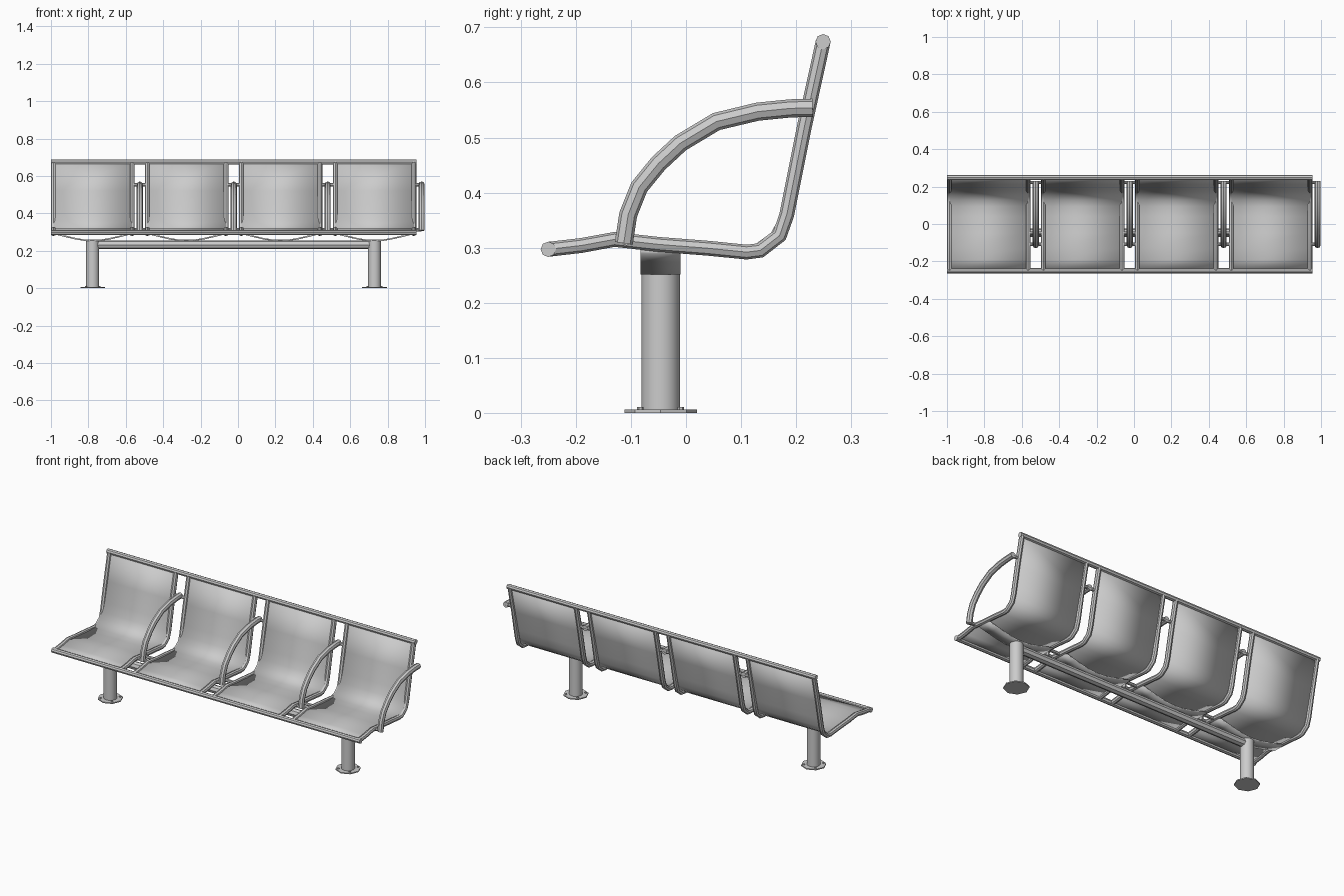
import bpy, bmesh, math

if "Cube" in bpy.data.objects:
    bpy.data.objects.remove(bpy.data.objects["Cube"])

STEP, WIDTH, R = 0.5023, 0.447, 0.0135
# Side profile (y, z) shared by seat panels and side rails
PROFILE = [(-0.25, 0.297), (-0.19, 0.304), (-0.13, 0.315), (-0.05, 0.306), (0.04, 0.299),
           (0.11, 0.292), (0.135, 0.295), (0.17, 0.322), (0.183, 0.36),
           (0.215, 0.52), (0.249, 0.674)]
PANEL = PROFILE[:5] + [(0.095, 0.296), (0.13, 0.305), (0.157, 0.325), (0.175, 0.358),
                       (0.19, 0.41)] + PROFILE[9:]
ARM = [(-0.113, 0.308), (-0.105, 0.36), (-0.085, 0.41), (-0.05, 0.453), (-0.01, 0.490),
       (0.055, 0.529), (0.13, 0.547), (0.19, 0.553), (0.23, 0.554)]


def smooth(ob, angle=40):
    bpy.ops.object.select_all(action='DESELECT')
    bpy.context.view_layer.objects.active = ob
    ob.select_set(True)
    bpy.ops.object.shade_smooth_by_angle(angle=math.radians(angle))


def tube(name, points, radius):
    cu = bpy.data.curves.new(name, 'CURVE')
    cu.dimensions = '3D'
    cu.bevel_depth = radius
    cu.bevel_resolution = 2
    cu.use_fill_caps = True
    sp = cu.splines.new('POLY')
    sp.points.add(len(points) - 1)
    for p, co in zip(sp.points, points):
        p.co = (*co, 1)
    ob = bpy.data.objects.new(name, cu)
    bpy.context.collection.objects.link(ob)
    bpy.ops.object.select_all(action='DESELECT')
    bpy.context.view_layer.objects.active = ob
    ob.select_set(True)
    bpy.ops.object.convert(target='MESH')
    ob = bpy.context.object
    smooth(ob)
    return ob


def sheet(name, line_a, line_b, thickness):
    bm = bmesh.new()
    a = [bm.verts.new(p) for p in line_a]
    b = [bm.verts.new(p) for p in line_b]
    for i in range(len(a) - 1):
        bm.faces.new((a[i], b[i], b[i + 1], a[i + 1]))
    me = bpy.data.meshes.new(name)
    bm.to_mesh(me)
    bm.free()
    ob = bpy.data.objects.new(name, me)
    bpy.context.collection.objects.link(ob)
    mod = ob.modifiers.new("thickness", 'SOLIDIFY')
    mod.thickness = thickness
    mod.offset = 0
    smooth(ob)
    return ob


def cylinder(name, loc, radius, depth, sides):
    bpy.ops.mesh.primitive_cylinder_add(vertices=sides, radius=radius, depth=depth, location=loc)
    ob = bpy.context.object
    ob.name = name
    smooth(ob)
    return ob


for i in range(4):
    x0 = -1 + i * STEP
    x1 = x0 + WIDTH
    xc = (x0 + x1) / 2
    # Curved seat and back panel with its two side rails
    sheet("seat_panel", [(x0 + R, y, z) for y, z in PANEL],
          [(x1 - R, y, z) for y, z in PANEL], 0.007)
    for x in (x0 + R, x1 - R):
        tube("side_rail", [(x, y, z) for y, z in PROFILE], R)

    # Bowed support strap under the seat
    bow = [(-0.21, 0.293), (-0.15, 0.278), (-0.09, 0.264), (-0.035, 0.255),
           (0.035, 0.255), (0.09, 0.264), (0.15, 0.278), (0.21, 0.293)]
    sheet("support_strap", [(xc + x, -0.083, z) for x, z in bow],
          [(xc + x, -0.010, z) for x, z in bow], 0.008)

    # Armrest on the right of each seat, pinned to the neighbouring rails
    xa = x1 + (STEP - WIDTH) / 2
    tube("armrest", [(xa, y, z) for y, z in ARM], 0.0165)
    reach = xa if i == 3 else xa + 0.035
    for y, z, r in ((-0.108, 0.313, 0.009), (0.222, 0.552, 0.009)):
        tube("armrest_pin", [(xa - 0.035, y, z), (reach, y, z)], r)
    if i < 3:
        tube("seat_link", [(xa - 0.035, -0.05, 0.304), (xa + 0.035, -0.05, 0.304)], 0.009)

# Long rails along the front edge and the top of the back
right_end = -1 + 3 * STEP + WIDTH
for name, (y, z) in (("front_rail", PROFILE[0]), ("top_rail", PROFILE[-1])):
    tube(name, [(-1, y, z), (right_end, y, z)], R + 0.0005)

# Main beam and legs
tube("main_beam", [(-0.777, -0.046, 0.232), (0.73, -0.046, 0.232)], 0.023)
for x in (-0.777, 0.73):
    cylinder("leg", (x, -0.046, 0.127), 0.035, 0.254, 20)
    cylinder("foot_plate", (x, -0.046, 0.003), 0.066, 0.006, 8)
    for k in range(4):
        a = math.pi / 4 + k * math.pi / 2
        cylinder("foot_bolt", (x + 0.052 * math.cos(a), -0.046 + 0.052 * math.sin(a), 0.008),
                 0.006, 0.006, 6)
